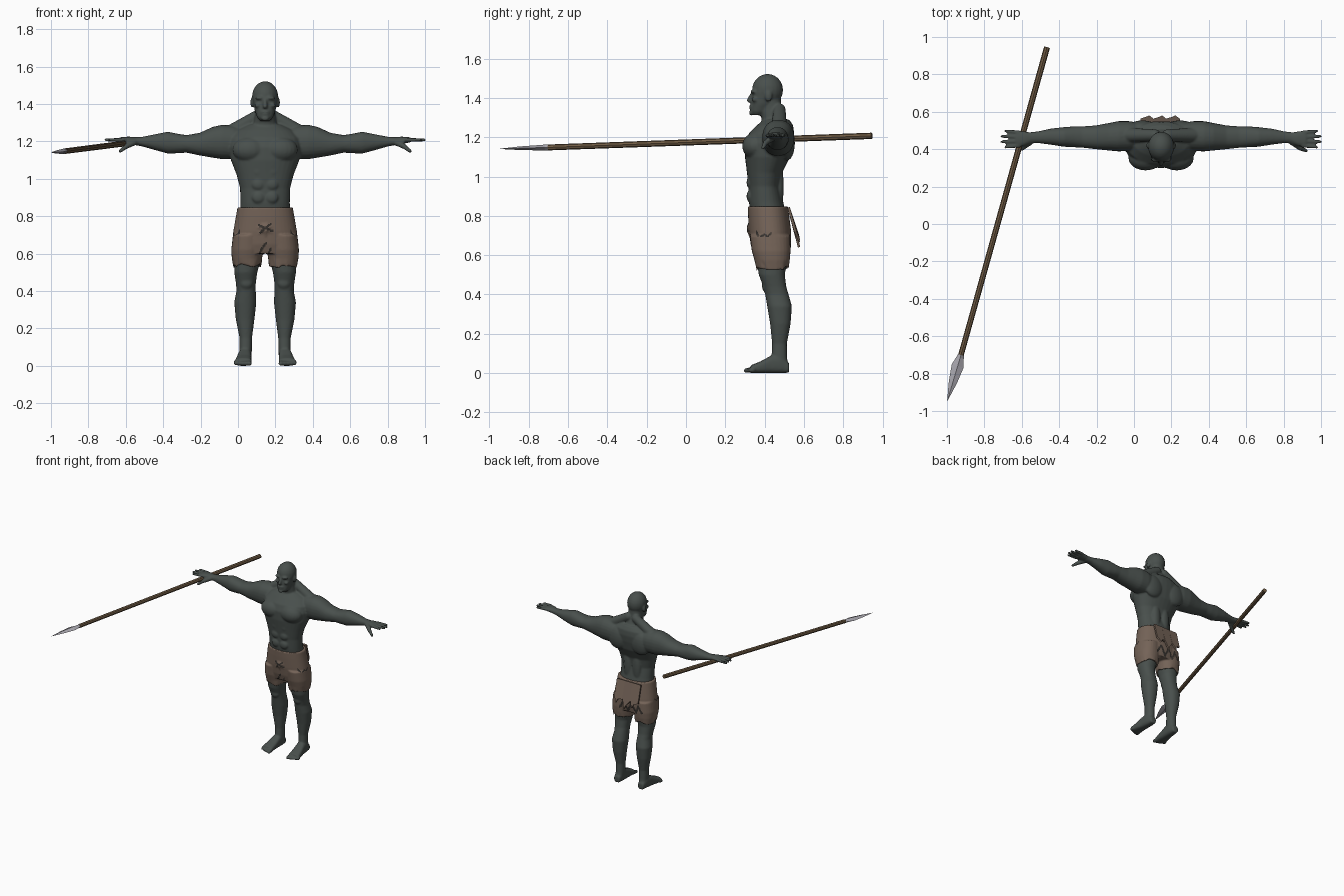
import bpy, bmesh, math, random
from mathutils import Vector, Matrix

if "Cube" in bpy.data.objects:
    bpy.data.objects.remove(bpy.data.objects["Cube"])

random.seed(4)
CX = 0.145  # the figure stands off centre; it is modelled about x = 0 and shifted


def material(name, rgb):
    m = bpy.data.materials.new(name)
    m.diffuse_color = (*rgb, 1)
    m.use_nodes = True
    m.node_tree.nodes["Principled BSDF"].inputs["Base Color"].default_value = m.diffuse_color
    return m


SKIN = material("dark_grey_green_skin", (0.066, 0.079, 0.073))
CLOTH = material("brown_cloth", (0.175, 0.125, 0.096))
TEAR = material("dark_tear", (0.035, 0.03, 0.026))
WOOD = material("spear_wood", (0.16, 0.105, 0.058))
STEEL = material("pale_metal", (0.40, 0.39, 0.43))


def loft(bm, axis, rings, n=24, side=1, power=0.9):
    """Closed tube along an axis; each ring is (pos, a0, a1, b0, b1)."""
    loops = []
    for pos, a0, a1, b0, b1 in rings:
        loop = []
        for i in range(n):
            t = math.tau * i / n
            c, s = math.cos(t), math.sin(t)
            p = [(a0 + a1) / 2 + (a1 - a0) / 2 * math.copysign(abs(c) ** power, c),
                 (b0 + b1) / 2 + (b1 - b0) / 2 * math.copysign(abs(s) ** power, s)]
            p.insert(axis, pos)
            loop.append(bm.verts.new((p[0] * side, p[1], p[2])))
        loops.append(loop)
    faces = [bm.faces.new(loops[0]), bm.faces.new(loops[-1])]
    for u, v in zip(loops, loops[1:]):
        for i in range(n):
            j = (i + 1) % n
            faces.append(bm.faces.new((u[i], u[j], v[j], v[i])))
    bmesh.ops.recalc_face_normals(bm, faces=faces)
    return loops


def ball(bm, c, s):
    m = Matrix.Translation(c) @ Matrix.Diagonal((*s, 1))
    bmesh.ops.create_uvsphere(bm, u_segments=20, v_segments=12, radius=1, matrix=m)


def limb(bm, p, q, r1, r2):
    p, q = Vector(p), Vector(q)
    d = q - p
    m = Matrix.Translation((p + q) / 2) @ d.to_track_quat('Z', 'Y').to_matrix().to_4x4()
    bmesh.ops.create_cone(bm, cap_ends=True, segments=14, radius1=r1, radius2=r2,
                          depth=d.length, matrix=m)
    ball(bm, p, (r1,) * 3)
    ball(bm, q, (r2,) * 3)


def finish(bm, name, mats, loc=(CX, 0, 0)):
    me = bpy.data.meshes.new(name)
    bm.to_mesh(me)
    bm.free()
    for m in mats:
        me.materials.append(m)
    ob = bpy.data.objects.new(name, me)
    ob.location = loc
    bpy.context.collection.objects.link(ob)
    return ob


def fuse(ob, voxel, passes, mats):
    """Blend the overlapping volumes into one smooth skin."""
    r = ob.modifiers.new("fuse", 'REMESH')
    r.mode, r.voxel_size, r.use_smooth_shade = 'VOXEL', voxel, True
    s = ob.modifiers.new("soften", 'SMOOTH')
    s.factor, s.iterations = 0.5, passes
    bpy.context.view_layer.update()
    me = bpy.data.meshes.new_from_object(ob.evaluated_get(bpy.context.evaluated_depsgraph_get()))
    ob.modifiers.clear()
    ob.data = me
    me.materials.clear()
    for m in mats:
        me.materials.append(m)
    for p in me.polygons:
        p.use_smooth = True
        p.material_index = 0


# ---- body: torso, neck and head
bm = bmesh.new()
torso = [(.62, .13, .36, .50), (.80, .135, .33, .51), (.87, .132, .32, .495), (.95, .134, .318, .48),
         (1.02, .152, .31, .49), (1.10, .183, .30, .53), (1.17, .192, .30, .545),
         (1.22, .185, .32, .55), (1.26, .15, .36, .545), (1.29, .09, .395, .525)]
loft(bm, 2, [(z, -w, w, f, b) for z, w, f, b in torso], 32)
neck = [(1.22, .075, .38, .53), (1.29, .063, .385, .51), (1.34, .054, .375, .487), (1.42, .05, .37, .48)]
loft(bm, 2, [(z, -w, w, f, b) for z, w, f, b in neck])
jaw = [(1.312, .028, .338, .39), (1.33, .043, .328, .42), (1.37, .057, .333, .45), (1.43, .066, .338, .47)]
loft(bm, 2, [(z, -w, w, f, b) for z, w, f, b in jaw])
ball(bm, (0, .415, 1.44), (.070, .079, .082))
limb(bm, (0, .338, 1.425), (0, .322, 1.388), .008, .013)
ball(bm, (0, .332, 1.358), (.024, .010, .007))
ball(bm, (0, .332, 1.345), (.020, .010, .006))
ball(bm, (0, .332, 1.322), (.020, .012, .012))

for s in (-1, 1):
    # face details
    ball(bm, (s * .027, .345, 1.432), (.027, .016, .010))
    ball(bm, (s * .040, .350, 1.392), (.018, .016, .012))
    ball(bm, (s * .070, .420, 1.408), (.009, .018, .028))
    # chest, back and belly muscles
    ball(bm, (s * .083, .352, 1.155), (.092, .066, .068))
    limb(bm, (s * .035, .475, 1.34), (s * .19, .475, 1.245), .032, .04)
    ball(bm, (s * .10, .512, 1.17), (.085, .042, .09))
    ball(bm, (s * .04, .475, .95), (.035, .022, .12))
    for z in (.90, .97, 1.04):
        ball(bm, (s * .036, .326, z), (.034, .018, .032))
    # arm
    loft(bm, 0, [(.06, .41, .53, 1.13, 1.25), (.17, .39, .55, 1.105, 1.284), (.23, .388, .55, 1.105, 1.289),
                 (.28, .393, .54, 1.113, 1.278), (.35, .40, .527, 1.125, 1.246), (.42, .408, .522, 1.14, 1.234),
                 (.46, .41, .522, 1.137, 1.24), (.52, .413, .518, 1.135, 1.252), (.59, .424, .51, 1.154, 1.238),
                 (.66, .433, .495, 1.174, 1.224), (.71, .432, .49, 1.182, 1.222)], side=s)
    # hand with four fingers and a thumb
    loft(bm, 0, [(.69, .435, .488, 1.183, 1.222), (.73, .418, .495, 1.186, 1.226),
                 (.775, .41, .498, 1.195, 1.222)], side=s)
    for i, reach in enumerate((.838, .858, .858, .838)):
        y = .419 + .0235 * i
        limb(bm, (s * .76, y, 1.209), (s * (reach - .007), .411 + .029 * i, 1.208), .0115, .0085)
    limb(bm, (s * .70, .438, 1.195), (s * .745, .405, 1.172), .017, .014)
    limb(bm, (s * .745, .405, 1.172), (s * .775, .392, 1.148), .013, .010)
    # leg
    loft(bm, 2, [(.66, .012, .16, .36, .51), (.56, .025, .166, .362, .512), (.50, .042, .165, .37, .503),
                 (.44, .05, .156, .393, .51), (.40, .05, .153, .403, .522), (.34, .047, .165, .413, .539),
                 (.25, .057, .157, .428, .532), (.15, .070, .137, .438, .513), (.08, .071, .137, .435, .514),
                 (.02, .075, .135, .44, .522)], side=s)
    ball(bm, (s * .10, .408, .445), (.035, .022, .035))
    # foot and toes
    loft(bm, 1, [(.525, .082, .13, .002, .05), (.48, .073, .14, 0, .095), (.43, .073, .146, 0, .088),
                 (.38, .073, .156, 0, .060), (.33, .072, .164, 0, .040)], side=s, power=.7)
    for i in range(5):
        limb(bm, (s * (.086 + .0175 * i), .34, .017), (s * (.084 + .0185 * i), .306 + .006 * i, .013),
             .014, .013 - .0008 * i)
body = finish(bm, "body", [SKIN])
fuse(body, .0065, 3, [SKIN])

# ---- torn shorts: hips plus two legs with ragged hems
bm = bmesh.new()
hips = [(.848, .148, .315, .518), (.80, .156, .316, .525), (.72, .170, .32, .535),
        (.65, .178, .33, .535), (.60, .172, .345, .525)]
loft(bm, 2, [(z, -w, w, f, b) for z, w, f, b in hips], 40)
for s in (-1, 1):
    loops = loft(bm, 2, [(.70, .01, .172, .325, .53), (.62, .010, .181, .335, .532),
                         (.575, .016, .178, .348, .528), (.535, .020, .170, .357, .522)], 28, side=s)
    for v in loops[-1]:
        v.co.z += random.uniform(-.016, .014)
# gathered knot folds on the front
for k in range(7):
    a = math.tau * k / 7 + .3
    limb(bm, (.012 * math.cos(a), .318, .735 + .012 * math.sin(a)),
         (.05 * math.cos(a), .328, .735 + .045 * math.sin(a)), .009, .005)
shorts = finish(bm, "shorts", [CLOTH])
fuse(shorts, .006, 2, [CLOTH, TEAR])

# Tears: faces lying near short zigzag lines, chosen per facing side
FRONT = [[(-.035, .752), (0, .735), (.038, .722)], [(-.025, .712), (0, .735), (.028, .757)],
         [(-.03, .60), (-.012, .635), (.004, .655)], [(.03, .625), (.018, .60)]]
SIDE = [[(.38, .695), (.40, .705), (.415, .695), (.43, .71)], [(.35, .74), (.365, .70)]]
BACK = [[(-.12, .62), (-.09, .67), (-.07, .61), (-.03, .68), (0, .61), (.04, .68), (.075, .62)]]


def near(p, lines, width):
    for line in lines:
        for a, b in zip(line, line[1:]):
            a, d = Vector(a), Vector(b) - Vector(a)
            t = max(0, min(1, (p - a).dot(d) / d.length_squared))
            if (p - a - d * t).length < width:
                return True
    return False


for f in shorts.data.polygons:
    x, y, z = f.center
    if abs(x) > .135:
        hit = near(Vector((y, z)), SIDE, .005)
    elif y < .42:
        hit = near(Vector((x, z)), FRONT, .006)
    else:
        hit = near(Vector((x, z)), BACK, .008)
    f.material_index = int(hit)

# ---- pointed cloth strips hanging at the back
bm = bmesh.new()
for x, w, low in ((-.075, .036, .665), (-.005, .034, .64), (.065, .036, .675)):
    pts = [(x - w, .522, .843), (x + w, .522, .843), (x + w, .556, .72),
           (x + .3 * w, .575, low), (x - .1 * w, .568, low + .03), (x - w, .558, .705)]
    bm.faces.new([bm.verts.new(p) for p in pts])
flaps = finish(bm, "back_cloth_strips", [CLOTH])
sol = flaps.modifiers.new("thickness", 'SOLIDIFY')
sol.thickness, sol.offset = .012, 0

# ---- spear: faceted shaft and flat diamond blade
butt, neck_end, tip = Vector((-.465, .945, 1.207)), Vector((-.925, -.70, 1.148)), Vector((-.998, -.945, 1.141))
d = neck_end - butt
bm = bmesh.new()
bmesh.ops.create_cone(bm, cap_ends=True, segments=8, radius1=.016, radius2=.015, depth=d.length,
                      matrix=Matrix.Translation((butt + neck_end) / 2) @ d.to_track_quat('Z', 'Y').to_matrix().to_4x4())
finish(bm, "spear_shaft", [WOOD], (0, 0, 0))

bm = bmesh.new()
axis = tip - neck_end
across = axis.cross(Vector((0, 0, 1))).normalized()
up = across.cross(axis).normalized()
loops = []
for t, w, h in ((-.03, .014, .014), (.06, .020, .015), (.24, .033, .013), (.60, .022, .009), (1, .001, .001)):
    c = neck_end + axis * t
    loops.append([bm.verts.new(c + o) for o in (across * w, up * h, -across * w, -up * h)])
for u, v in zip(loops, loops[1:]):
    for i in range(4):
        bm.faces.new((u[i], u[(i + 1) % 4], v[(i + 1) % 4], v[i]))
bm.faces.new(loops[0])
bm.faces.new(loops[-1])
bmesh.ops.recalc_face_normals(bm, faces=bm.faces[:])
finish(bm, "spear_blade", [STEEL], (0, 0, 0))
